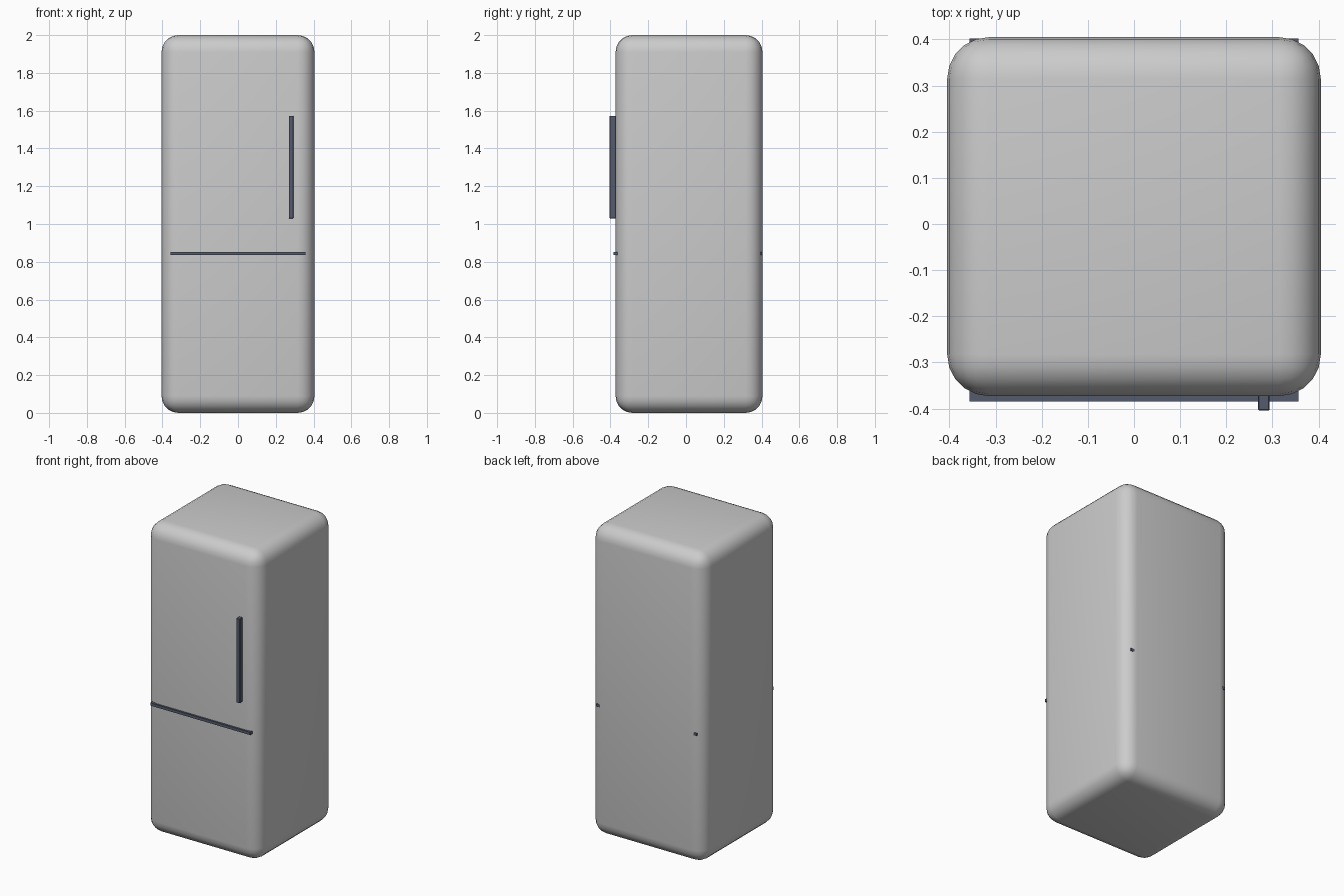
import bpy

if "Cube" in bpy.data.objects:
    bpy.data.objects.remove(bpy.data.objects["Cube"])

dark = bpy.data.materials.new("dark_trim")
dark.diffuse_color = (0.09, 0.105, 0.15, 1)
dark.use_nodes = True
dark.node_tree.nodes["Principled BSDF"].inputs["Base Color"].default_value = dark.diffuse_color


def box(name, lo, hi, bevel=0, segments=1, mat=None):
    """Box between two corners, with optional rounded edges."""
    centre = [(a + b) / 2 for a, b in zip(lo, hi)]
    bpy.ops.mesh.primitive_cube_add(size=1, location=centre)
    ob = bpy.context.object
    ob.name = name
    ob.scale = [b - a for a, b in zip(lo, hi)]
    bpy.ops.object.transform_apply(location=False, rotation=False, scale=True)
    if bevel:
        mod = ob.modifiers.new("rounding", 'BEVEL')
        mod.width = bevel
        mod.segments = segments
        bpy.ops.object.modifier_apply(modifier=mod.name)
    if mat:
        ob.data.materials.append(mat)
    return ob


# Rounded cabinet
box("cabinet", (-0.405, -0.373, 0), (0.405, 0.405, 2), 0.09, 5)
bpy.ops.object.shade_smooth_by_angle(angle=0.6)

# Slab through the cabinet that reads as the gap between the doors
box("door_divider", (-0.357, -0.385, 0.835), (0.357, 0.402, 0.853), mat=dark)

# Upright handle on the upper door
box("door_handle", (0.269, -0.404, 1.03), (0.294, -0.366, 1.573), 0.002, 1, dark)
